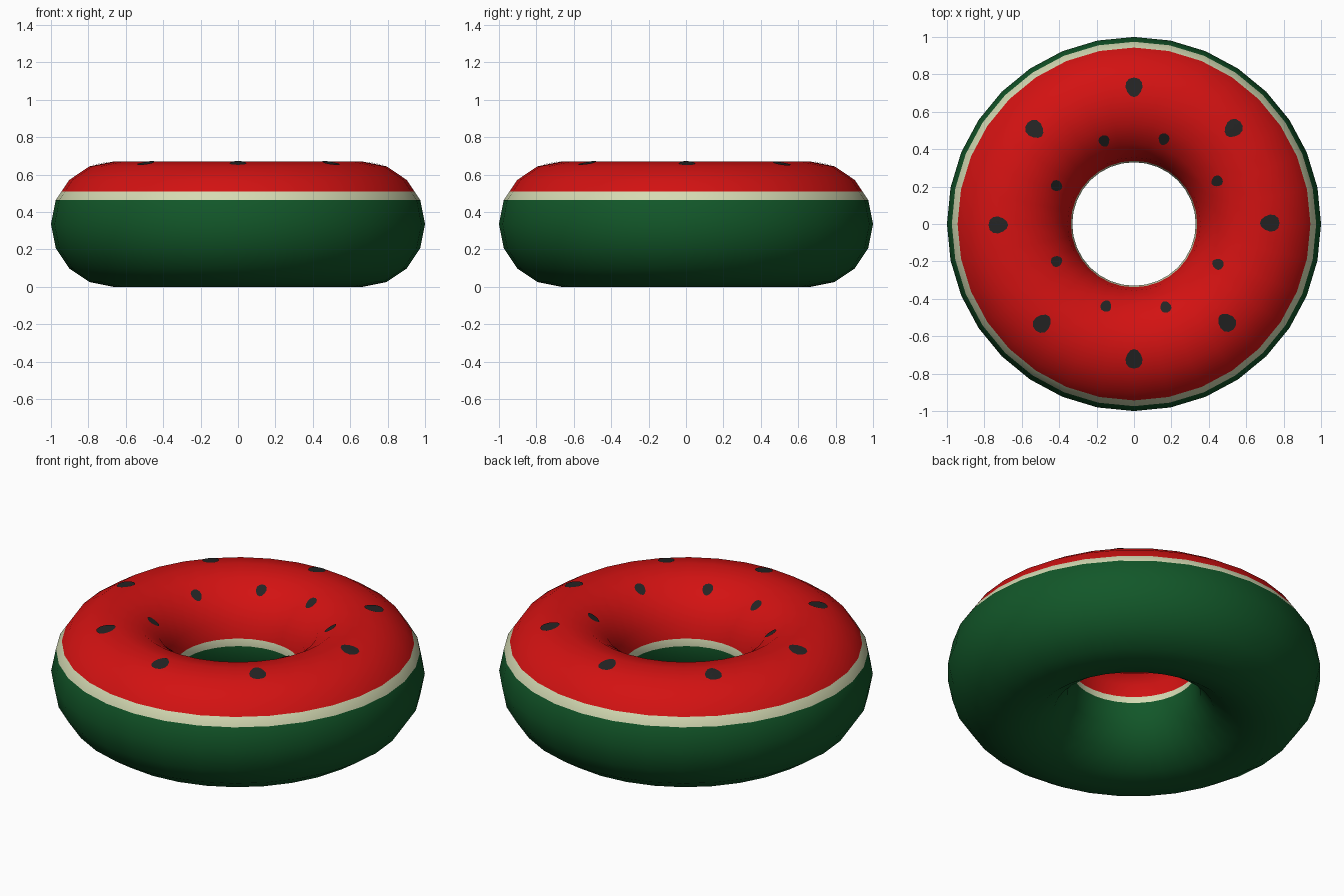
import bpy, bmesh, math
from mathutils import Vector
from mathutils.bvhtree import BVHTree

if "Cube" in bpy.data.objects:
    bpy.data.objects.remove(bpy.data.objects["Cube"])

MAJOR, MINOR, SIDES, RINGS = 0.665, 0.335, 32, 16


def material(name, rgb):
    m = bpy.data.materials.new(name)
    m.diffuse_color = (*rgb, 1)
    m.use_nodes = True
    m.node_tree.nodes["Principled BSDF"].inputs["Base Color"].default_value = m.diffuse_color
    return m


red = material("flesh red", (0.65, 0.006, 0.006))
cream = material("pale rind", (0.66, 0.70, 0.45))
green = material("skin green", (0.006, 0.095, 0.022))
black = material("seed black", (0.018, 0.018, 0.018))


def make_object(name, bm, mats):
    mesh = bpy.data.meshes.new(name)
    bm.to_mesh(mesh)
    for m in mats:
        mesh.materials.append(m)
    ob = bpy.data.objects.new(name, mesh)
    bpy.context.collection.objects.link(ob)
    return ob


# Ring cross-section, with an extra point at each flesh / rind border
profile = []
for i in range(RINGS):
    a = math.tau * i / RINGS
    profile.append(Vector((MAJOR + MINOR * math.cos(a), MINOR + MINOR * math.sin(a))))


def border(a, b, z):
    return a.lerp(b, (z - a.y) / (b.y - a.y))


outer_border = border(profile[1], profile[2], 0.51)
inner_border = border(profile[7], profile[8], 0.376)
profile = profile[:2] + [outer_border] + profile[2:8] + [inner_border] + profile[8:]
n = len(profile)

# Ring body: revolve the section; the band index decides the colour
bm = bmesh.new()
loops = []
for s in range(SIDES):
    t = math.tau * s / SIDES
    loops.append([bm.verts.new((p.x * math.cos(t), p.x * math.sin(t), p.y)) for p in profile])
for s in range(SIDES):
    a, b = loops[s], loops[(s + 1) % SIDES]
    for j in range(n):
        k = (j + 1) % n
        f = bm.faces.new((a[j], b[j], b[k], a[k]))
        f.smooth = True
        f.material_index = 1 if j in (1, 9) else 0 if 2 <= j <= 8 else 2
bm.normal_update()
surface = BVHTree.FromBMesh(bm)
make_object("ring_body", bm, [red, cream, green])
bm.free()


# Seeds: thin egg-shaped plates laid on the flesh, narrow end to the middle
def add_seed(bm, x, y, length, width):
    out = Vector((x, y)).normalized()
    side = Vector((-out.y, out.x))

    def drop(u, v):
        p = Vector((x, y)) + out * u + side * v
        hit, normal, _, _ = surface.ray_cast(Vector((p.x, p.y, 2)), Vector((0, 0, -1)))
        return bm.verts.new(hit + normal * 0.004)

    rows = []
    for scale in (0.5, 1.0):
        row = []
        for i in range(12):
            a = math.tau * i / 12
            u = math.cos(a) * length / 2 * scale
            v = math.sin(a) * width / 2 * (1 + 0.2 * math.cos(a)) * scale
            row.append(drop(u, v))
        rows.append(row)
    centre = drop(0, 0)
    for i in range(12):
        k = (i + 1) % 12
        bm.faces.new((centre, rows[0][i], rows[0][k]))
        bm.faces.new((rows[0][i], rows[1][i], rows[1][k], rows[0][k]))


outer = [(0, .73), (.53, .51), (.725, .005), (.495, -.525),
         (0, -.72), (-.49, -.53), (-.725, -.005), (-.53, .505)]
inner = [(.16, .455), (.445, .23), (.45, -.215), (.17, -.445),
         (-.15, -.44), (-.415, -.2), (-.415, .205), (-.16, .445)]
for name, spots, length, width in (("outer_seeds", outer, 0.105, 0.09),
                                   ("inner_seeds", inner, 0.063, 0.058)):
    bm = bmesh.new()
    for x, y in spots:
        add_seed(bm, x, y, length, width)
    make_object(name, bm, [black])
    bm.free()
